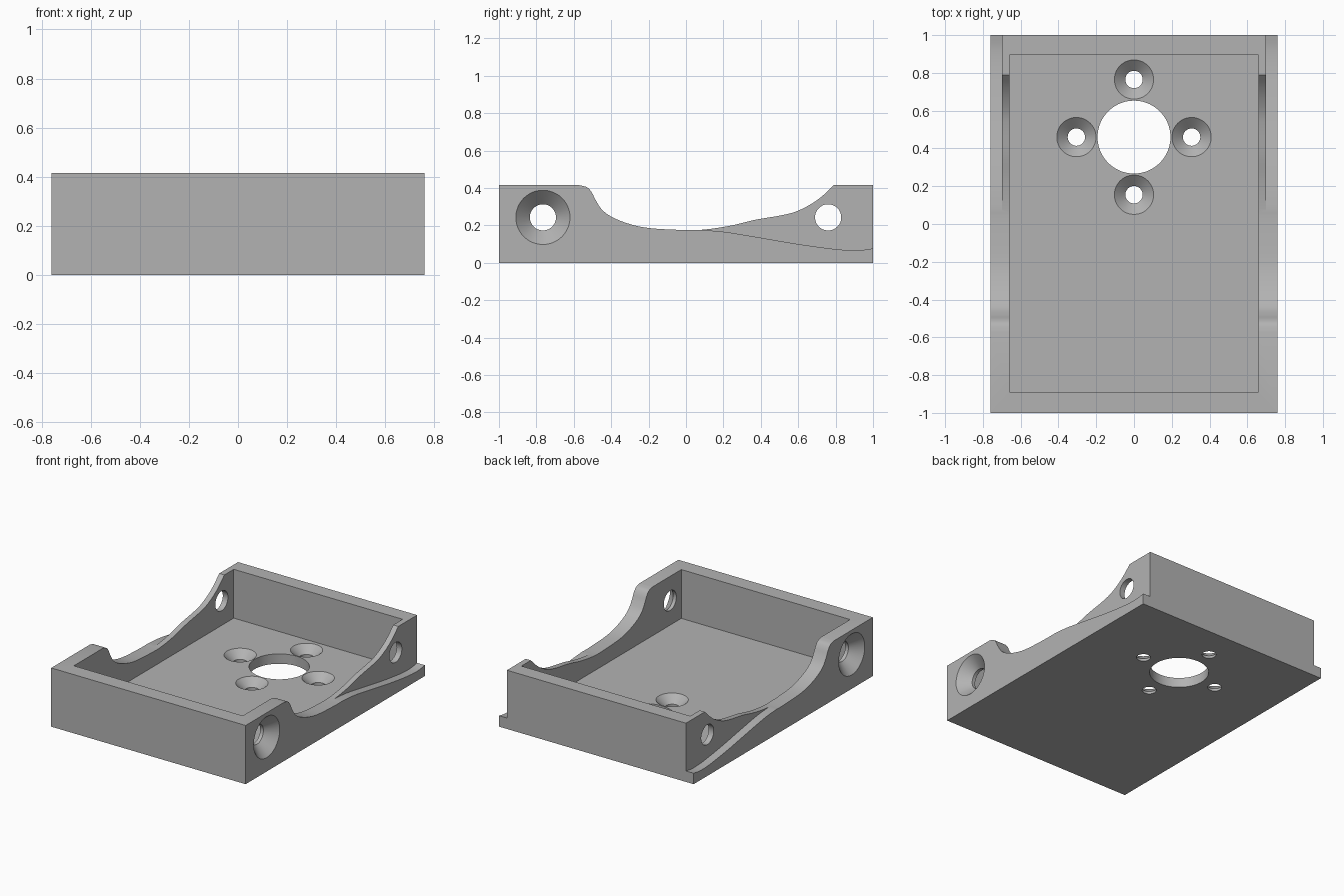
import bpy
import bmesh
from math import cos, sin, pi, radians
from mathutils import Matrix, Vector

default = bpy.data.objects.get("Cube")
if default:
    bpy.data.objects.remove(default, do_unlink=True)

HALF_X, HALF_Y, HEIGHT = 0.76, 1.0, 0.415
INNER_X, FLOOR, STEP_X = 0.66, 0.07, 0.70

grey = bpy.data.materials.new("plain grey")
grey.use_nodes = True
colour = (0.45, 0.45, 0.45, 1)
grey.diffuse_color = colour
grey.node_tree.nodes["Principled BSDF"].inputs["Base Color"].default_value = colour


def make_object(name, bm):
    bmesh.ops.recalc_face_normals(bm, faces=bm.faces)
    mesh = bpy.data.meshes.new(name)
    bm.to_mesh(mesh)
    bm.free()
    mesh.materials.append(grey)
    obj = bpy.data.objects.new(name, mesh)
    bpy.context.collection.objects.link(obj)
    return obj


def box(name, low, high):
    bm = bmesh.new()
    bmesh.ops.create_cube(bm, size=1)
    low, high = Vector(low), Vector(high)
    bmesh.ops.scale(bm, vec=high - low, verts=bm.verts)
    bmesh.ops.translate(bm, vec=(low + high) / 2, verts=bm.verts)
    return make_object(name, bm)


def prism(name, outline, x0, x1):
    """Extrude a (y, z) outline along x."""
    bm = bmesh.new()
    face = bm.faces.new([bm.verts.new((x0, y, z)) for y, z in outline])
    out = bmesh.ops.extrude_face_region(bm, geom=[face])
    moved = [g for g in out["geom"] if isinstance(g, bmesh.types.BMVert)]
    bmesh.ops.translate(bm, vec=(x1 - x0, 0, 0), verts=moved)
    return make_object(name, bm)


def lathe(name, rings, place, sides=48):
    """Closed solid of (radius, height) rings about the local z axis."""
    bm = bmesh.new()
    loops = [[bm.verts.new(place @ Vector((r * cos(2 * pi * i / sides),
                                           r * sin(2 * pi * i / sides), h)))
              for i in range(sides)] for r, h in rings]
    for a, b in zip(loops, loops[1:]):
        for i in range(sides):
            j = (i + 1) % sides
            bm.faces.new((a[i], a[j], b[j], b[i]))
    bm.faces.new(loops[0])
    bm.faces.new(loops[-1])
    return make_object(name, bm)


def smooth_path(points, steps=5):
    """Catmull-Rom curve through the points."""
    p = [Vector(q) for q in points]
    p = [2 * p[0] - p[1]] + p + [2 * p[-1] - p[-2]]
    path = []
    for a, b, c, d in zip(p, p[1:], p[2:], p[3:]):
        for k in range(steps):
            t = k / steps
            path.append(0.5 * (2 * b + (c - a) * t + (2 * a - 5 * b + 4 * c - d) * t ** 2
                               + (3 * b - a - 3 * c + d) * t ** 3))
    return [tuple(q) for q in path] + [tuple(p[-2])]


def countersink(radius, hole, depth, through):
    return [(radius, 0.08), (radius, 0), (hole, -depth), (hole, -through)]


# Solid block and the pocket inside it
tray = box("mounting_tray", (-HALF_X, -HALF_Y, 0), (HALF_X, HALF_Y, HEIGHT))
cutters = [box("pocket_cutter", (-INNER_X, -0.89, FLOOR), (INNER_X, 0.895, 0.6))]

# Scooped top edge of both side walls
scoop = smooth_path([(-0.57, HEIGHT), (-0.53, 0.404), (-0.505, 0.378), (-0.48, 0.33),
                     (-0.445, 0.28), (-0.39, 0.242), (-0.30, 0.207), (-0.19, 0.185),
                     (0, 0.175), (0.1, 0.178), (0.235, 0.198), (0.37, 0.23), (0.5, 0.252),
                     (0.585, 0.273), (0.665, 0.312), (0.73, 0.358), (0.79, HEIGHT)])
cutters.append(prism("scoop_cutter", scoop + [(0.79, 0.6), (-0.57, 0.6)], -1, 1))

# Sloping ledge cut into the rear of each side's outer face
ledge = smooth_path([(0.03, 0.178), (0.2, 0.166), (0.4, 0.134), (0.6, 0.1),
                     (0.8, 0.073), (0.92, 0.067), (1.0, 0.077), (1.05, 0.085)])
ledge += [(1.05, 0.6), (0.03, 0.6)]

for side in (-1, 1):
    cutters.append(prism("ledge_cutter", ledge, side * STEP_X, side * 0.9))
    turn = Matrix.Rotation(radians(90 * side), 4, "Y")
    front = Matrix.Translation((side * HALF_X, -0.765, 0.243)) @ turn
    rear = Matrix.Translation((side * HALF_X, 0.76, 0.243)) @ turn
    cutters.append(lathe("front_screw_cutter", countersink(0.145, 0.07, 0.075, 0.2), front))
    cutters.append(lathe("rear_hole_cutter", [(0.07, 0.08), (0.07, -0.2)], rear))

# Central opening with four countersunk screw holes around it
centre = Matrix.Translation((0, 0.46, FLOOR))
cutters.append(lathe("opening_cutter", [(0.193, 0.08), (0.193, -0.2)], centre, 72))
for k in range(4):
    place = centre @ Matrix.Rotation(k * pi / 2, 4, "Z") @ Matrix.Translation((0.305, 0, 0))
    cutters.append(lathe("floor_screw_cutter", countersink(0.104, 0.046, 0.052, 0.2), place))

# Apply every cut, then drop the cutters
for cutter in cutters:
    cutter.hide_render = True
    mod = tray.modifiers.new(cutter.name, "BOOLEAN")
    mod.operation = "DIFFERENCE"
    mod.solver = "EXACT"
    mod.object = cutter
bpy.context.view_layer.objects.active = tray
tray.select_set(True)
for mod in list(tray.modifiers):
    bpy.ops.object.modifier_apply(modifier=mod.name)
for cutter in cutters:
    bpy.data.objects.remove(cutter, do_unlink=True)

bpy.ops.object.select_all(action="DESELECT")
tray.select_set(True)
bpy.ops.object.shade_smooth_by_angle(angle=radians(25))
